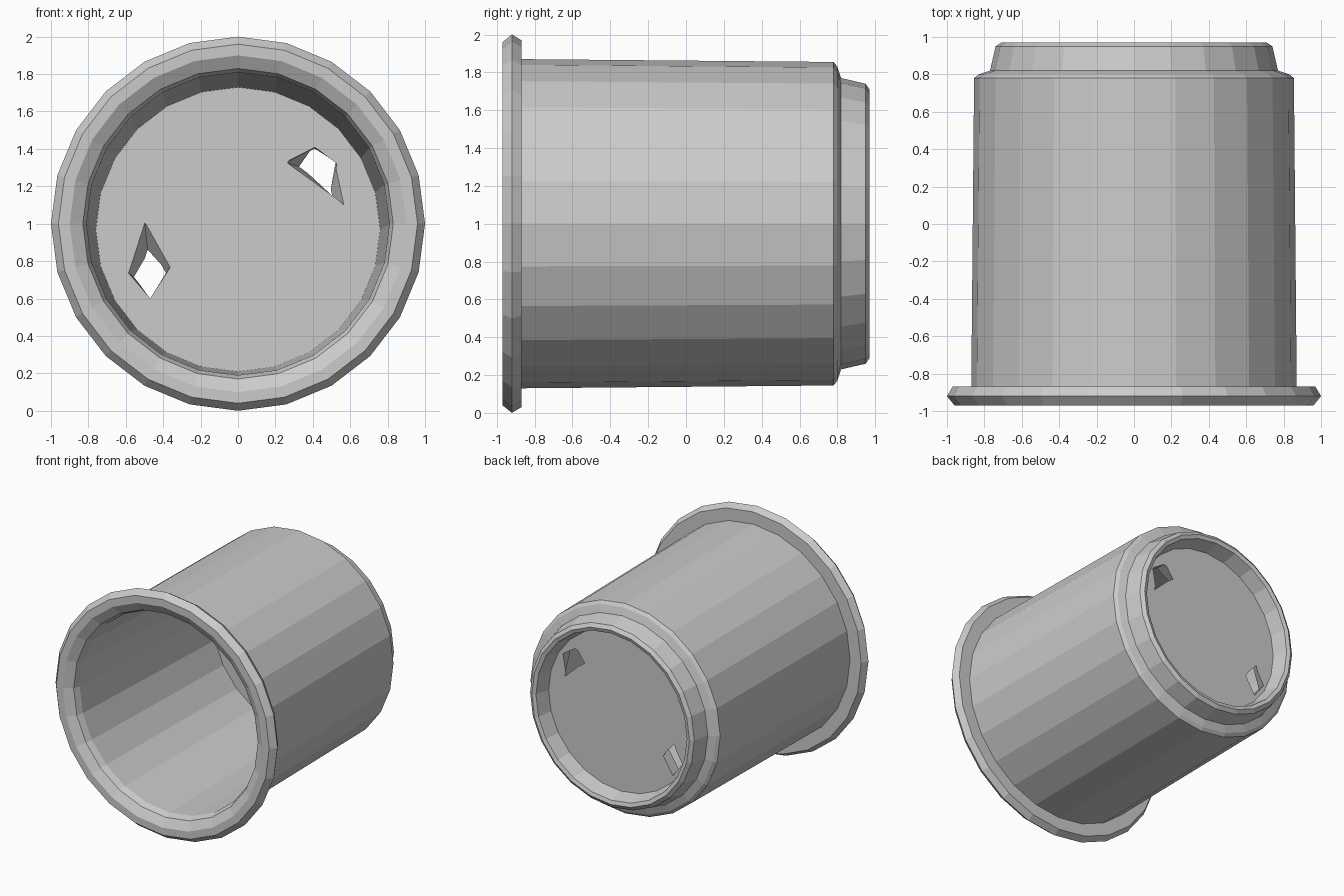
import bpy, bmesh
from math import sin, cos, pi

if "Cube" in bpy.data.objects:
    bpy.data.objects.remove(bpy.data.objects["Cube"])

SIDES = 24
CZ = 1.0


def new_object(name, bm):
    bmesh.ops.recalc_face_normals(bm, faces=bm.faces)
    mesh = bpy.data.meshes.new(name)
    bm.to_mesh(mesh)
    bm.free()
    ob = bpy.data.objects.new(name, mesh)
    bpy.context.collection.objects.link(ob)
    return ob


def lathe(name, profile):
    """Revolve (radius, y, z shift) points about the y axis; both ends are capped."""
    bm = bmesh.new()
    rings = []
    for r, y, dz in profile:
        rings.append([bm.verts.new((r * sin(2 * pi * i / SIDES), y,
                                    CZ + dz + r * cos(2 * pi * i / SIDES)))
                      for i in range(SIDES)])
    for a, b in zip(rings, rings[1:]):
        for i in range(SIDES):
            j = (i + 1) % SIDES
            bm.faces.new((a[i], a[j], b[j], b[i]))
    bm.faces.new(rings[0])
    bm.faces.new(rings[-1])
    return new_object(name, bm)


def hole_cutter(name, front, back, y0, y1):
    """Four-sided tapered prism from an (x, z) quad at y0 to one at y1."""
    bm = bmesh.new()
    a = [bm.verts.new((x, y0, z)) for x, z in front]
    b = [bm.verts.new((x, y1, z)) for x, z in back]
    bm.faces.new(a)
    bm.faces.new(b)
    for i in range(4):
        j = (i + 1) % 4
        bm.faces.new((a[i], a[j], b[j], b[i]))
    ob = new_object(name, bm)
    ob.hide_render = True
    ob.hide_viewport = True
    return ob


# Cup lying on its side: inner floor, wall, lip, outer wall, foot ring, recessed base
cup = lathe("cup", [
    (0.76, 0.75, -0.03), (0.81, -0.88, 0), (0.83, -0.93, 0), (0.90, -0.97, 0),
    (0.96, -0.97, 0), (1.00, -0.92, 0), (0.97, -0.87, 0), (0.87, -0.87, 0),
    (0.855, 0.78, 0), (0.83, 0.80, 0), (0.77, 0.82, 0), (0.74, 0.95, 0),
    (0.71, 0.97, 0), (0.68, 0.96, 0), (0.65, 0.84, 0)])

# Two diamond drain holes through the base
holes = [
    hole_cutter("drain_hole_right",
                [(0.25, 1.33), (0.41, 1.41), (0.53, 1.32), (0.58, 1.09)],
                [(0.34, 1.30), (0.41, 1.40), (0.52, 1.33), (0.49, 1.16)], 0.73, 0.86),
    hole_cutter("drain_hole_left",
                [(-0.59, 0.74), (-0.50, 1.02), (-0.36, 0.77), (-0.47, 0.60)],
                [(-0.55, 0.71), (-0.48, 0.83), (-0.39, 0.73), (-0.47, 0.60)], 0.74, 0.86)]
for h in holes:
    mod = cup.modifiers.new(h.name, 'BOOLEAN')
    mod.operation = 'DIFFERENCE'
    mod.solver = 'EXACT'
    mod.object = h
